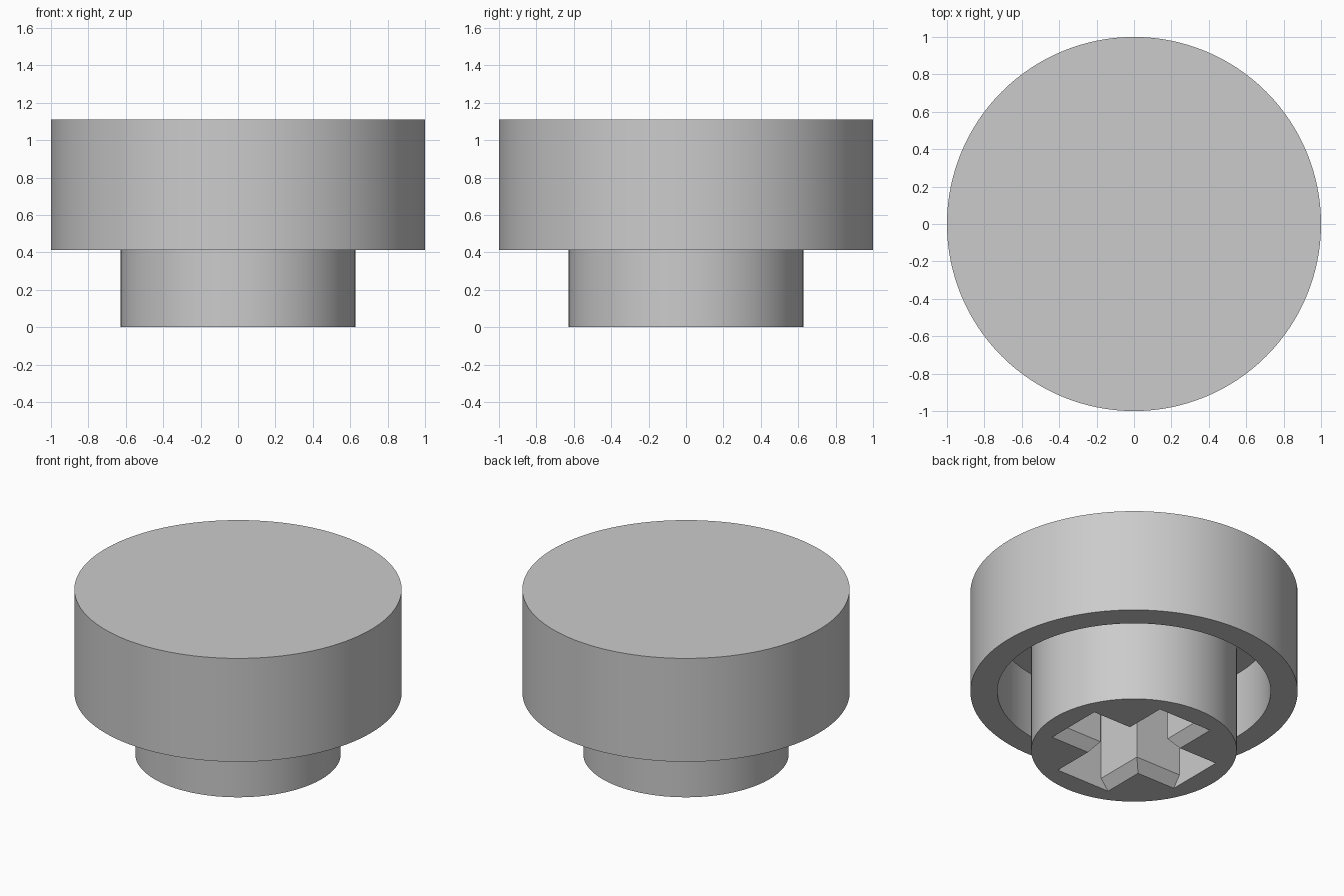
import bpy, bmesh, math
from mathutils import Matrix

SIDES = 128

old = bpy.data.objects.get("Cube")
if old:
    bpy.data.objects.remove(old, do_unlink=True)

grey = bpy.data.materials.new("plain grey")
grey.use_nodes = True
colour = (0.6, 0.6, 0.6, 1)
grey.diffuse_color = colour
grey.node_tree.nodes["Principled BSDF"].inputs["Base Color"].default_value = colour


def add_object(name, bm):
    bmesh.ops.recalc_face_normals(bm, faces=bm.faces)
    mesh = bpy.data.meshes.new(name)
    bm.to_mesh(mesh)
    bm.free()
    mesh.materials.append(grey)
    obj = bpy.data.objects.new(name, mesh)
    bpy.context.collection.objects.link(obj)
    return obj


def lathe(name, profile):
    """Solid of revolution; the profile starts and ends on the z axis."""
    bm = bmesh.new()
    rings = []
    for r, z in profile:
        rings.append([bm.verts.new((r * math.cos(a), r * math.sin(a), z))
                      for a in (math.tau * i / SIDES for i in range(SIDES))])
    for low, high in zip(rings, rings[1:]):
        for i in range(SIDES):
            j = (i + 1) % SIDES
            bm.faces.new((low[i], low[j], high[j], high[i]))
    bm.faces.new(rings[0])
    bm.faces.new(rings[-1])
    return add_object(name, bm)


def slot(name, angle):
    """Cutter bar whose long sides flare out at the mouth."""
    half = [(0.255, -0.07), (0.145, 0.07), (0.145, 0.72)]
    section = half + [(-y, z) for y, z in reversed(half)]
    bm = bmesh.new()
    face = bm.faces.new([bm.verts.new((-0.485, y, z)) for y, z in section])
    grown = bmesh.ops.extrude_face_region(bm, geom=[face])["geom"]
    bmesh.ops.translate(bm, vec=(0.97, 0, 0),
                        verts=[v for v in grown if isinstance(v, bmesh.types.BMVert)])
    bm.transform(Matrix.Rotation(angle, 4, "Z"))
    obj = add_object(name, bm)
    obj.hide_render = True
    return obj


# Cap: thick disc with a hollow underside
cap = lathe("cap", [(0.835, 0.855), (0.835, 0.413), (1, 0.413), (1, 1.11)])

# Stem: round post reaching into the cap
stem = lathe("stem", [(0.628, 0), (0.628, 0.9)])

# Cross-shaped socket in the bottom of the stem
for name, angle in (("slot_across", 0), ("slot_along", math.pi / 2)):
    cutter = slot(name, angle)
    mod = stem.modifiers.new(name, "BOOLEAN")
    mod.operation = "DIFFERENCE"
    mod.solver = "EXACT"
    mod.object = cutter
    bpy.context.view_layer.objects.active = stem
    bpy.ops.object.modifier_apply(modifier=mod.name)
    bpy.data.objects.remove(cutter, do_unlink=True)

# Smooth round walls, sharp rims
for obj in (cap, stem):
    bpy.ops.object.select_all(action="DESELECT")
    obj.select_set(True)
    bpy.context.view_layer.objects.active = obj
    bpy.ops.object.shade_smooth_by_angle(angle=math.radians(30))
